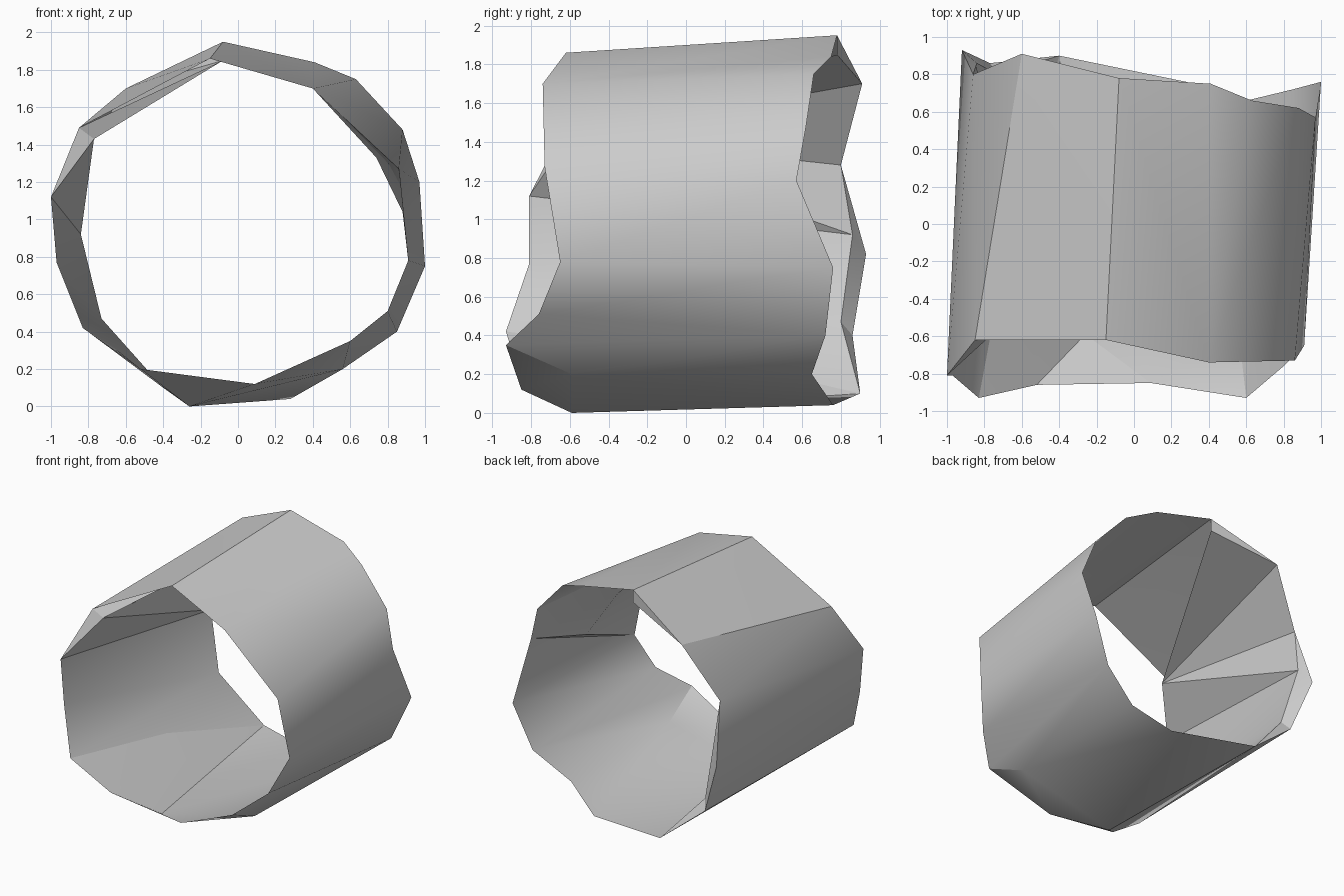
import bpy
import bmesh
import math
from mathutils import Vector

cube = bpy.data.objects.get("Cube")
if cube:
    bpy.data.objects.remove(cube, do_unlink=True)

# One plain grey for the whole tube
grey = bpy.data.materials.new("plain_grey")
grey.use_nodes = True
colour = (0.6, 0.6, 0.6, 1)
grey.diffuse_color = colour
grey.node_tree.nodes["Principled BSDF"].inputs["Base Color"].default_value = colour


def build_wall(name, faces, outward):
    """Make one faceted wall; orient every face away from or toward the axis."""
    bm = bmesh.new()
    known = {}

    def vertex(point):
        if point not in known:
            known[point] = bm.verts.new(point)
        return known[point]

    for points in faces:
        bm.faces.new([vertex(p) for p in points])
    bm.normal_update()
    for face in bm.faces:
        centre = face.calc_center_median()
        radial = Vector((centre.x, 0, centre.z - 1))
        if (face.normal.dot(radial) > 0) != outward:
            face.normal_flip()
    mesh = bpy.data.meshes.new(name)
    bm.to_mesh(mesh)
    bm.free()
    mesh.materials.append(grey)
    wall = bpy.data.objects.new(name, mesh)
    bpy.context.collection.objects.link(wall)
    bpy.ops.object.select_all(action="DESELECT")
    wall.select_set(True)
    bpy.context.view_layer.objects.active = wall
    bpy.ops.object.shade_smooth_by_angle(angle=math.radians(30))
    return wall


def bridge(front, back, steps):
    """Join two closed rings by triangles, advancing one ring at each step."""
    faces = []
    f = b = 0
    for step in steps:
        near, far = front[f % len(front)], back[b % len(back)]
        if step == "f":
            f += 1
            faces.append((near, far, front[f % len(front)]))
        else:
            b += 1
            faces.append((near, far, back[b % len(back)]))
    return faces


# Front rim, clockwise from the top; the underside is set back a little
front_rim = [
    (-.15, -.62, 1.86), (.4, -.74, 1.7), (.86, -.73, 1.27), (.91, -.65, .78),
    (.8, -.76, .51), (.6, -.93, .35), (.56, -.59, .2), (-.26, -.59, 0),
    (-.52, -.86, .2), (-.83, -.93, .42), (-.97, -.81, .77), (-1, -.81, 1.12),
    (-.85, -.62, 1.49),
]
# Back rim, clockwise from the top
back_rim = [
    (-.08, .78, 1.95), (.41, .75, 1.84), (.63, .66, 1.75), (.88, .62, 1.48),
    (.97, .57, 1.2), (1, .76, .75), (.85, .72, .4), (.56, .65, .2),
    (.28, .76, .04), (-.4, .9, .1), (-.77, .86, .4), (-.92, .93, .82),
    (-.86, .8, 1.28), (-.6, .91, 1.7),
]

# Outer wall
outer = bridge(front_rim, back_rim, "fbbbfbfbfbffbbfbfbfbffbfbfb")

# Scooped lip under the front rim
lip_middle = (.09, -.85, .12)
lip_edge = front_rim[5:9]
for start, end in zip(lip_edge, lip_edge[1:]):
    outer.append((start, lip_middle, end))
build_wall("outer_wall", outer, True)

# Second skin on the inside of the right-hand wall
bottom_front, low_front, mid_front, high_front, top_front = front_rim[8:]
bottom_back, low_back, mid_back, high_back, top_back = back_rim[9:]
crown = back_rim[0]
ridge = (-.77, -.6, 1.43)
crown_inner = (-.08, .78, 1.85)
mid_inner = (-.84, .86, .92)
low_inner = (-.73, .8, .47)
inner_right = [
    (top_front, ridge, crown_inner),
    (top_front, ridge, high_front),
    (crown, top_back, crown_inner),
    (ridge, crown_inner, top_back),
    (ridge, top_back, high_back),
    (ridge, high_back, mid_inner),
    (ridge, mid_inner, high_front),
    (high_front, mid_inner, mid_front),
    (mid_front, mid_inner, low_inner),
    (mid_front, low_inner, low_front),
    (low_front, low_inner, bottom_back),
    (low_front, bottom_back, bottom_front),
    # narrow rim joining the two skins at the back
    (high_back, mid_back, mid_inner),
    (mid_back, low_back, low_inner),
    (mid_back, low_inner, mid_inner),
    (low_back, bottom_back, low_inner),
]
build_wall("inner_wall_right", inner_right, False)

# Shallow fold on the inside of the left-hand wall
shoulder, side, waist = front_rim[1:4]
back_high, back_low = back_rim[3:5]
fold_high = (.74, -.2, 1.33)
fold_low = (.88, 0, 1.04)
inner_left = [
    (shoulder, fold_high, back_high),
    (fold_high, back_high, back_low),
    (fold_high, back_low, fold_low),
    (fold_low, back_low, waist),
    (fold_low, side, waist),
    (fold_high, side, fold_low),
    (shoulder, fold_high, side),
]
build_wall("inner_wall_left", inner_left, False)
